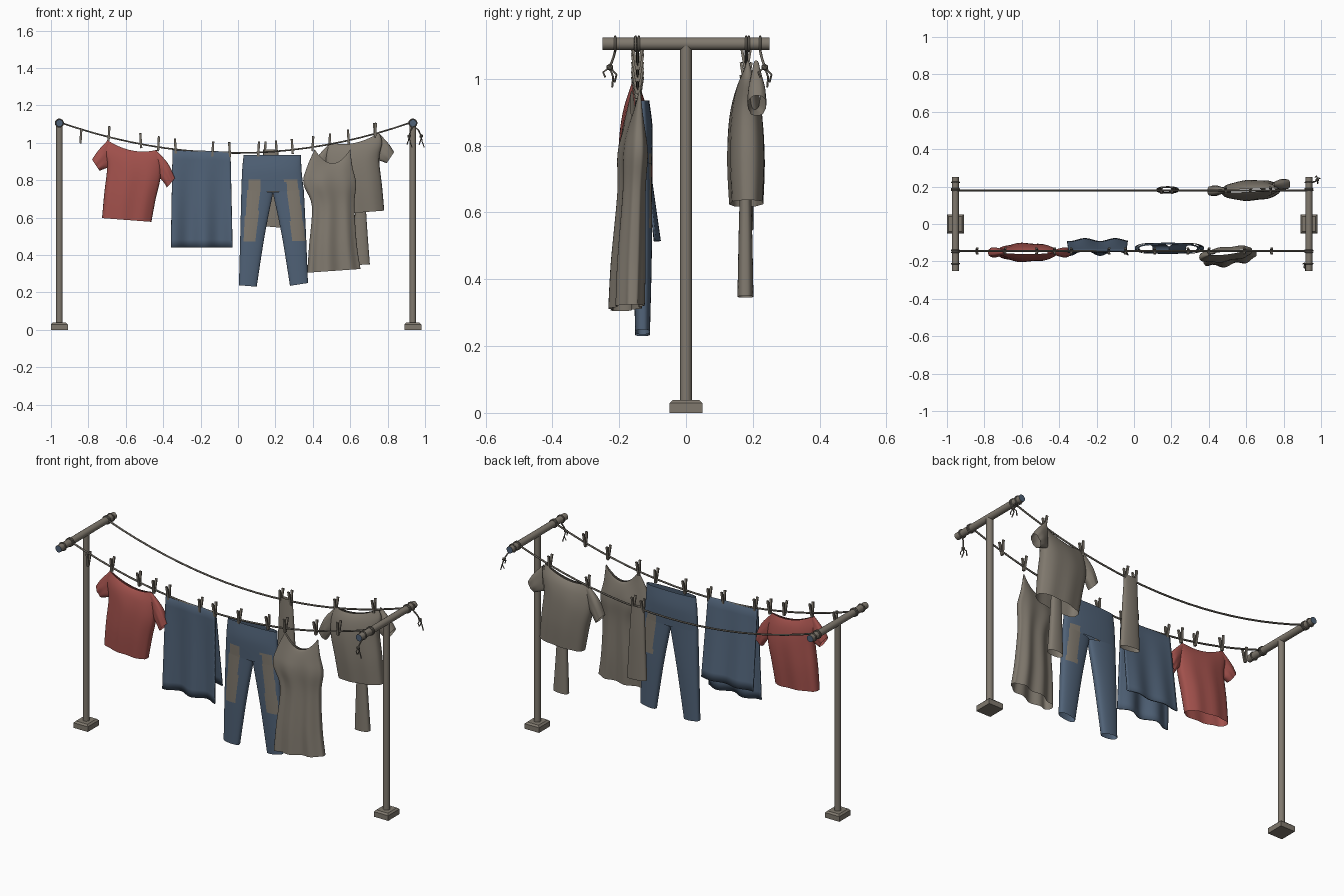
import bpy, bmesh, math
from mathutils import Vector, Matrix

if "Cube" in bpy.data.objects:
    bpy.data.objects.remove(bpy.data.objects["Cube"])


def material(name, rgb):
    m = bpy.data.materials.new(name)
    m.diffuse_color = (*rgb, 1)
    m.use_nodes = True
    m.node_tree.nodes["Principled BSDF"].inputs["Base Color"].default_value = m.diffuse_color
    return m


GREY = material("weathered grey", (0.215, 0.190, 0.155))
BLUE = material("denim blue", (0.080, 0.122, 0.185))
RED = material("faded red", (0.36, 0.082, 0.072))
CORD = material("cord grey", (0.15, 0.135, 0.112))


def finish(name, bm, mats, angle=40):
    me = bpy.data.meshes.new(name)
    bmesh.ops.recalc_face_normals(bm, faces=bm.faces)
    bm.to_mesh(me)
    bm.free()
    ob = bpy.data.objects.new(name, me)
    bpy.context.collection.objects.link(ob)
    for m in mats:
        me.materials.append(m)
    bpy.ops.object.select_all(action='DESELECT')
    ob.select_set(True)
    bpy.context.view_layer.objects.active = ob
    bpy.ops.object.shade_smooth_by_angle(angle=math.radians(angle))
    return ob


def cylinder(name, loc, r, length, mat, along_y=False, cap=None):
    bm = bmesh.new()
    rot = Matrix.Rotation(math.pi / 2, 4, 'X') if along_y else Matrix()
    bmesh.ops.create_cone(bm, cap_ends=True, segments=16, radius1=r, radius2=r, depth=length,
                          matrix=Matrix.Translation(loc) @ rot)
    if cap:
        for f in bm.faces:
            f.material_index = 1 if len(f.verts) > 4 else 0
    return finish(name, bm, [mat, cap] if cap else [mat])


def cord(name, pts, r, cyclic=False):
    cu = bpy.data.curves.new(name, 'CURVE')
    cu.dimensions = '3D'
    cu.bevel_depth, cu.bevel_resolution, cu.use_fill_caps = r, 1, True
    sp = cu.splines.new('POLY')
    sp.points.add(len(pts) - 1)
    for p, q in zip(sp.points, pts):
        p.co = (*q, 1)
    sp.use_cyclic_u = cyclic
    cu.materials.append(CORD)
    ob = bpy.data.objects.new(name, cu)
    bpy.context.collection.objects.link(ob)
    bpy.ops.object.select_all(action='DESELECT')
    ob.select_set(True)
    bpy.context.view_layer.objects.active = ob
    bpy.ops.object.convert(target='MESH')


def catmull(a, b, c, d, t):
    return [0.5 * (2*q + (r - p)*t + (2*p - 5*q + 4*r - s)*t*t + (3*q - p - 3*r + s)*t**3)
            for p, q, r, s in zip(a, b, c, d)]


def garment(name, secs, y0, mats, yaw=0, lean=0, sag=0, ripple=0, steps=5, n=40, rule=None):
    """Loft flat oval sections: (x_left, z_left, x_right, z_right, half depth)."""
    rows = []
    for i in range(len(secs) - 1):
        a, d = secs[max(i - 1, 0)], secs[min(i + 2, len(secs) - 1)]
        rows += [catmull(a, secs[i], secs[i + 1], d, k / steps) for k in range(steps)]
    rows.append(secs[-1])
    xm, zt = (secs[0][0] + secs[0][2]) / 2, secs[0][1]
    bm, rings = bmesh.new(), []
    for j, (xa, za, xb, zb, dep) in enumerate(rows):
        f, ring = j / (len(rows) - 1), []
        for k in range(n):
            t = 2 * math.pi * k / n
            u, s = math.cos(t), math.sin(t)
            x, z = (xa + xb)/2 + u*(xb - xa)/2, (za + zb)/2 + u*(zb - za)/2
            y = math.copysign(abs(s) ** 0.7, s) * dep * (1 + ripple * f * math.cos(7 * t))
            z -= sag * (1 - f) ** 4 * (1 - u * u)
            ring.append(bm.verts.new((x, y0 + y + yaw*(x - xm) + lean*(zt - z), z)))
        rings.append(ring)
    for r, s in zip(rings, rings[1:]):
        for k in range(n):
            fc = bm.faces.new((r[k], r[(k + 1) % n], s[(k + 1) % n], s[k]))
            if rule:
                c = fc.calc_center_median()
                fc.material_index = rule(c.x, c.y, c.z)
    return finish(name, bm, mats, 70)


def line_z(x):
    return 0.945 + 0.165 * ((x + 0.0125) / 0.9425) ** 2


# Posts, feet, crossbars and rope windings
FRONT, BACK, TOP = -0.145, 0.18, 1.105
for side, px in (("left", -0.955), ("right", 0.935)):
    bm = bmesh.new()
    bmesh.ops.create_cube(bm, size=1, matrix=Matrix.Translation((px, 0, 0.019)) @ Matrix.Diagonal((0.09, 0.1, 0.038, 1)))
    top = [e for e in bm.edges if all(v.co.z > 0.02 for v in e.verts)]
    bmesh.ops.bevel(bm, geom=top, offset=0.009, segments=1, affect='EDGES')
    finish(side + "_foot", bm, [GREY], 20)
    cylinder(side + "_post", (px, 0, 0.565), 0.018, 1.07, GREY)
    cylinder(side + "_crossbar", (px, 0, TOP), 0.019, 0.5, GREY, True, BLUE)
    for i, y in enumerate((FRONT - 0.006, FRONT + 0.004, -0.212, BACK, BACK + 0.008, 0.222)):
        ring = [(px + 0.021*math.cos(a*math.pi/8), y, TOP + 0.021*math.sin(a*math.pi/8)) for a in range(16)]
        cord(f"{side}_winding_{i}", ring, 0.004, True)

# Two sagging lines
for nm, y in (("front_line", FRONT), ("back_line", BACK)):
    cord(nm, [(-0.955 + 1.89*i/20, y, line_z(-0.955 + 1.89*i/20)) for i in range(21)], 0.005)

# Knotted rope tails on the right crossbar
for nm, x, y, dx, dy in (("back_tail", 0.945, 0.222, 0.035, 0.014), ("front_tail", 0.935, -0.212, -0.02, -0.016)):
    knot = Vector((x + dx, y + dy, 1.035))
    cord(nm, [(x, y, 1.085), (x + dx*0.6, y + dy*0.3, 1.065), knot], 0.004)
    bm = bmesh.new()
    bmesh.ops.create_icosphere(bm, subdivisions=1, radius=0.011, matrix=Matrix.Translation(knot))
    finish(nm + "_knot", bm, [CORD])
    for i, (ex, ey, ez) in enumerate(((0.016, 0.01, -0.06), (-0.012, 0.02, -0.045), (0.005, -0.02, -0.03))):
        cord(f"{nm}_fray_{i}", [knot, knot + Vector((ex*0.3, ey, ez*0.5)), knot + Vector((ex, ey*0.7, ez))], 0.003)


# Clothes pegs: two splayed prongs each
def peg(i, x, y, dz=0.018, tilt=0.06):
    bm = bmesh.new()
    for s in (-1, 1):
        m = (Matrix.Translation((x, y, line_z(x) + dz)) @ Matrix.Rotation(tilt*(-1)**i, 4, 'Y')
             @ Matrix.Translation((0, s*0.009, 0)) @ Matrix.Rotation(-s*0.16, 4, 'X')
             @ Matrix.Diagonal((0.012, 0.008, 0.08, 1)))
        bmesh.ops.create_cube(bm, size=1, matrix=m)
    finish(f"peg_{i}", bm, [GREY], 20)


for i, x in enumerate((-0.69, -0.52, -0.425, -0.335, -0.135, -0.045, 0.11, 0.29, 0.40, 0.59, 0.735)):
    peg(i, x, FRONT)
peg(20, -0.84, FRONT, -0.035)
for i, x in enumerate((0.145, 0.205, 0.49, 0.73)):
    peg(30 + i, x, BACK)

# T-shirts: body and two sleeves, the back one mirrored
SHIRT = {
    "body": [(-.70, 1.015, -.435, .962, .008), (-.715, .96, -.415, .90, .03), (-.70, .87, -.415, .81, .045),
             (-.715, .73, -.44, .70, .05), (-.727, .597, -.463, .577, .045)],
    "high_sleeve": [(-.695, 1.015, -.685, .87, .012), (-.75, .955, -.715, .86, .025), (-.78, .91, -.74, .85, .024)],
    "low_sleeve": [(-.44, .962, -.42, .815, .012), (-.375, .89, -.395, .785, .025), (-.337, .81, -.38, .76, .024)],
}
for part, secs in SHIRT.items():
    body = part == "body"
    garment("red_shirt_" + part, secs, -0.152, [RED], sag=0.03 if body else 0, ripple=0.08)
    flip = [(.055 - c, d + .04, .055 - a, b + .04, e * 1.1) for a, b, c, d, e in secs]
    garment("grey_shirt_" + part, flip, 0.21 if part == "high_sleeve" else 0.18, [GREY],
            sag=0.03 if body else 0, ripple=0.05, yaw=0.04)

# Towel folded over the front line, back flap shorter
bm, rows = bmesh.new(), []
profile = [(-.155 + .004 * i / 12, .44 + .51 * i / 12) for i in range(13)] + [(-.145, .958)]
profile += [(-.138 + .055 * i / 10, .95 - .435 * i / 10) for i in range(11)]
for y, z in profile:
    h = (0.96 - z) / 0.52
    wave = 0.016 * h if y < -0.145 else 0.009 * h
    rows.append([bm.verts.new((-.195 + (u/24 - .5) * (.31 + .018*h), y + wave*math.cos(u/24*4*math.pi + 2.6),
                               z + .006*(1 - u/12)*(1 - h))) for u in range(25)])
for r, s in zip(rows, rows[1:]):
    for k in range(24):
        bm.faces.new((r[k], r[k + 1], s[k + 1], s[k]))
towel = finish("blue_towel", bm, [BLUE], 70)
towel.modifiers.new("thickness", 'SOLIDIFY').thickness = 0.006


# Jeans with knee patches
def patch(x, y, z):
    f = (z - 0.63) / 0.17
    right = abs(x - (0.307 - 0.022 * f)) < 0.034
    left = abs(x - (0.075 + 0.015 * f)) < 0.034
    front = y < -0.13 and abs(f) < 1 and (left or right)
    back = y > -0.13 and right and -0.4 < f < 0.9
    return 1 if front or back else 0


JEANS = {
    "hips": [(.03, .935, .337, .935, .02), (.022, .85, .34, .85, .03), (.018, .74, .352, .74, .028)],
    "left_leg": [(.018, .75, .188, .735, .027), (.012, .5, .142, .5, .028), (.005, .238, .10, .23, .022)],
    "right_leg": [(.186, .735, .352, .75, .027), (.235, .5, .364, .5, .028), (.278, .235, .374, .25, .022)],
}
for part, secs in JEANS.items():
    garment("jeans_" + part, secs, -0.13, [BLUE, GREY], steps=10, n=64, rule=patch)

# Sleeveless dress with flared rippling skirt
garment("dress", [(.41, .965, .60, .965, .008), (.365, .86, .612, .87, .028), (.35, .78, .632, .78, .038),
                  (.395, .66, .622, .665, .035), (.38, .45, .635, .46, .042), (.37, .305, .655, .325, .042)],
        -0.15, [GREY], yaw=0.13, lean=-0.045, sag=0.075, ripple=0.22, n=72)

# Narrow cloths on the back line
garment("narrow_cloth", [(.135, .965, .215, .962, .01), (.13, .8, .225, .8, .018), (.12, .555, .24, .545, .02)],
        0.182, [GREY])
garment("long_cloth", [(.628, .72, .68, .72, .015), (.622, .55, .69, .55, .02), (.615, .345, .705, .35, .024)],
        0.178, [GREY])
